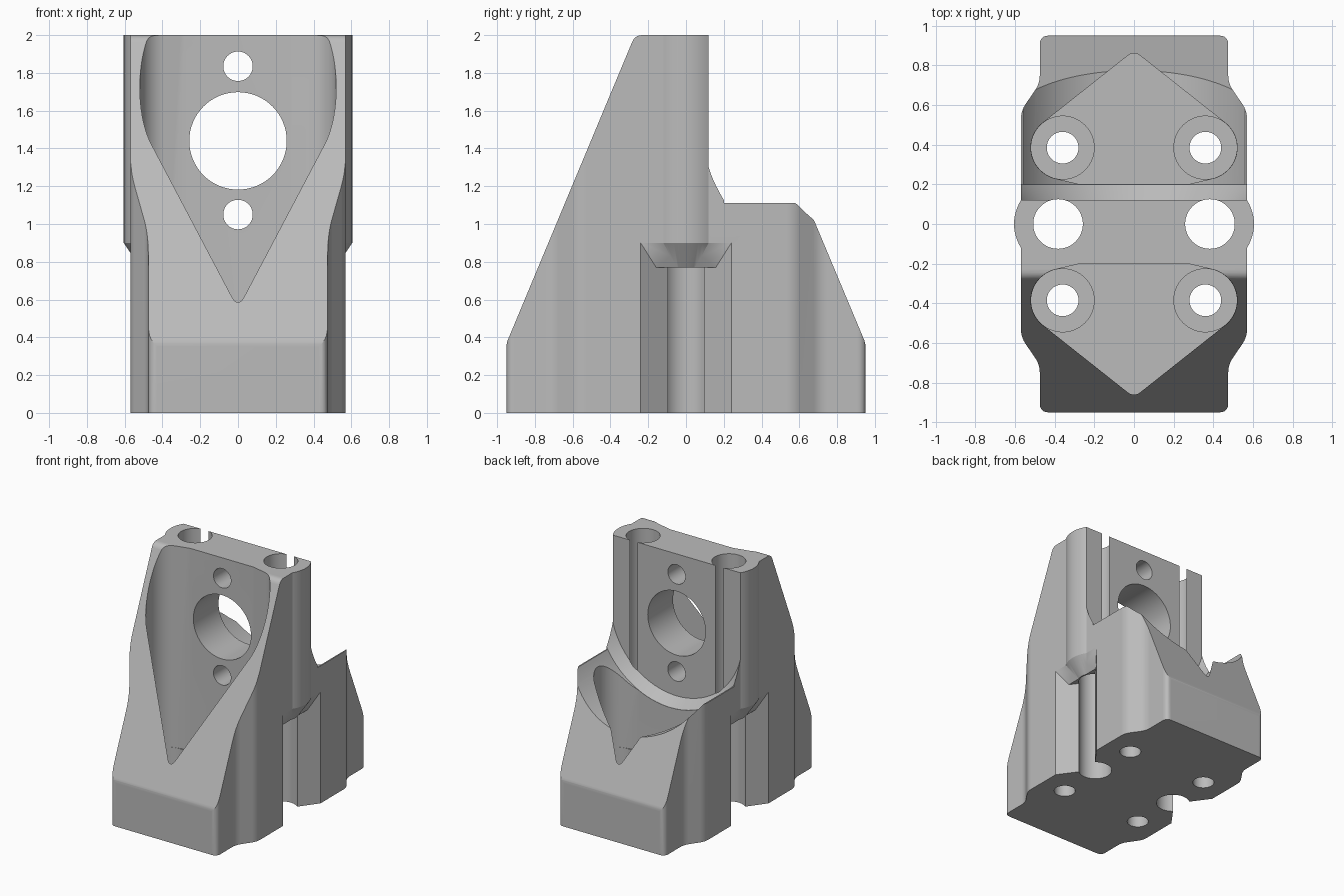
import bpy, bmesh, math
from mathutils import Vector

cube = bpy.data.objects.get("Cube")
if cube:
    bpy.data.objects.remove(cube)

grey = bpy.data.materials.new("plain grey")
grey.use_nodes = True
tone = (0.5, 0.5, 0.5, 1)
grey.diffuse_color = tone
grey.node_tree.nodes["Principled BSDF"].inputs["Base Color"].default_value = tone


def finish_mesh(bm, name):
    bmesh.ops.recalc_face_normals(bm, faces=bm.faces)
    mesh = bpy.data.meshes.new(name)
    bm.to_mesh(mesh)
    bm.free()
    mesh.materials.append(grey)
    obj = bpy.data.objects.new(name, mesh)
    bpy.context.collection.objects.link(obj)
    return obj


def place(u, v, w, axis):
    return {"x": (w, u, v), "y": (u, w, v), "z": (u, v, w)}[axis]


def prism(name, pts, lo, hi, axis):
    bm = bmesh.new()
    a, b = [[bm.verts.new(place(u, v, w, axis)) for u, v in pts] for w in (lo, hi)]
    bm.faces.new(a)
    bm.faces.new(b)
    for i in range(len(a)):
        j = (i + 1) % len(a)
        bm.faces.new((a[i], a[j], b[j], b[i]))
    return finish_mesh(bm, name)


def hull(name, pts):
    bm = bmesh.new()
    for p in pts:
        bm.verts.new(p)
    res = bmesh.ops.convex_hull(bm, input=bm.verts)
    junk = {g for g in res["geom_interior"] + res["geom_unused"] if isinstance(g, bmesh.types.BMVert)}
    bmesh.ops.delete(bm, geom=list(junk), context="VERTS")
    bmesh.ops.dissolve_limit(bm, angle_limit=0.01, verts=bm.verts, edges=bm.edges)
    return finish_mesh(bm, name)


def ring(u, v, r, n=64):
    return [(u + r * math.cos(math.tau * i / n), v + r * math.sin(math.tau * i / n)) for i in range(n)]


def cylinder(name, u, v, r, lo, hi, axis, n=64):
    return prism(name, ring(u, v, r, n), lo, hi, axis)


def fillet(corners, steps=5):
    # each corner is (u, v, trim length); a zero trim stays sharp
    out = []
    for i, (u, v, d) in enumerate(corners):
        p = Vector((u, v))
        if not d:
            out.append(p)
            continue
        a, b = [p + (Vector(corners[k % len(corners)][:2]) - p).normalized() * d for k in (i - 1, i + 1)]
        for s in range(steps + 1):
            t = s / steps
            out.append(a * (1 - t) ** 2 + p * 2 * t * (1 - t) + b * t * t)
    return out


def combine(obj, tool, op):
    bpy.context.view_layer.objects.active = obj
    mod = obj.modifiers.new("join", "BOOLEAN")
    mod.operation, mod.solver, mod.object = op, "EXACT", tool
    bpy.ops.object.modifier_apply(modifier=mod.name)
    bpy.data.objects.remove(tool)


def cut(tool):
    combine(body, tool, "DIFFERENCE")


# Body: plan outline trimmed by the side profile
quarter = [(0.57, 0.57, 0.04), (0.475, 0.71, 0.04), (0.475, 0.95, 0.045)]
half = [(x, -y, d) for x, y, d in reversed(quarter)] + quarter
outline = half + [(-x, -y, d) for x, y, d in half]
body = prism("bracket_body", fillet(outline), 0, 2, "z")
side = [(-0.95, -0.1, 0), (-0.95, 0.37, 0.02), (-0.27, 2, 0.04), (-0.2, 2, 0), (-0.2, 2.1, 0),
        (0.2, 2.1, 0), (0.2, 1.11, 0), (0.64, 1.11, 0.04), (0.95, 0.37, 0.02), (0.95, -0.1, 0)]
combine(body, prism("side_profile", fillet(side), -0.8, 0.8, "x"), "INTERSECT")

# Side recesses with sloped tops, then the round rod sleeves
for s in (-1, 1):
    recess = []
    for x, y in ((0.44, 0.062), (0.51, 0.158), (0.57, 0.24), (0.66, 0.363)):
        top = 0.77 + max(0, x - 0.51) * 2.17
        recess += [(s * x, k * y, z) for k in (-1, 1) for z in (-0.1, top)]
    # keep the sloped top flat
    recess = [p for p in recess if not (abs(p[0]) == 0.44 and p[2] > 0)]
    recess += [(s * 0.44, k * 0.062, 0.77) for k in (-1, 1)]
    low = [p for p in recess if p[2] < 0]
    flat = [(x, y, 0.77) for x, y, z in low]
    cut(hull("recess", low + flat))
    ramp = [p for p in recess if p[2] > 0 and abs(p[0]) > 0.5]
    base = [(s * x, k * y, 0.76) for x, y in ((0.51, 0.158), (0.66, 0.363)) for k in (-1, 1)]
    cut(hull("recess_ramp", ramp + base))
for s in (-1, 1):
    rings = [(x, y, z) for r, z in ((0.135, 0.77), (0.222, 0.9), (0.222, 2))
             for x, y in ring(s * 0.383, 0, r)]
    combine(body, hull("rod_sleeve", rings), "UNION")

# Rear round clearance with a conical shoulder, and the flat tower back
cut(prism("tower_back", [(-0.8, 1.44), (0.8, 1.44), (0.8, 2.2), (-0.8, 2.2)], 0.12, 0.5, "y"))
shoulder = [(x, y, z) for r, y in ((0.587, 0.12), (0.65, 0.2), (0.65, 1.1))
            for x, z in ring(0, 1.44, r, 128)]
cut(hull("round_clearance", shoulder))

# Front and rear pockets with counterbores and bolt holes
for s in (-1, 1):
    plan = ring(0, 0.81, 0.05) + [(-0.28, 0.202), (0.28, 0.202)]
    for k in (-1, 1):
        plan += ring(k * 0.36, 0.385, 0.16)
    cut(hull("pocket", [(x, s * y, z) for x, y in plan for z in (0.37, 2.3)]))
    for k in (-1, 1):
        cut(cylinder("counterbore", k * 0.36, s * 0.385, 0.159, 0.2, 0.6, "z"))
        cut(cylinder("bolt_hole", k * 0.36, s * 0.385, 0.08, -0.1, 0.4, "z", 40))

# Rod bores
for s in (-1, 1):
    cut(cylinder("rod_bore", s * 0.383, 0, 0.125, -0.1, 2.2, "z"))

# Cross holes through the tower wall
for z, r in ((1.44, 0.258), (1.835, 0.078), (1.05, 0.078)):
    cut(cylinder("cross_hole", 0, z, r, -0.4, 0.4, "y"))

# Shading
bpy.ops.object.select_all(action="DESELECT")
body.select_set(True)
bpy.context.view_layer.objects.active = body
bpy.ops.object.shade_smooth_by_angle(angle=math.radians(25))
body.modifiers.new("even_normals", "WEIGHTED_NORMAL").keep_sharp = True
